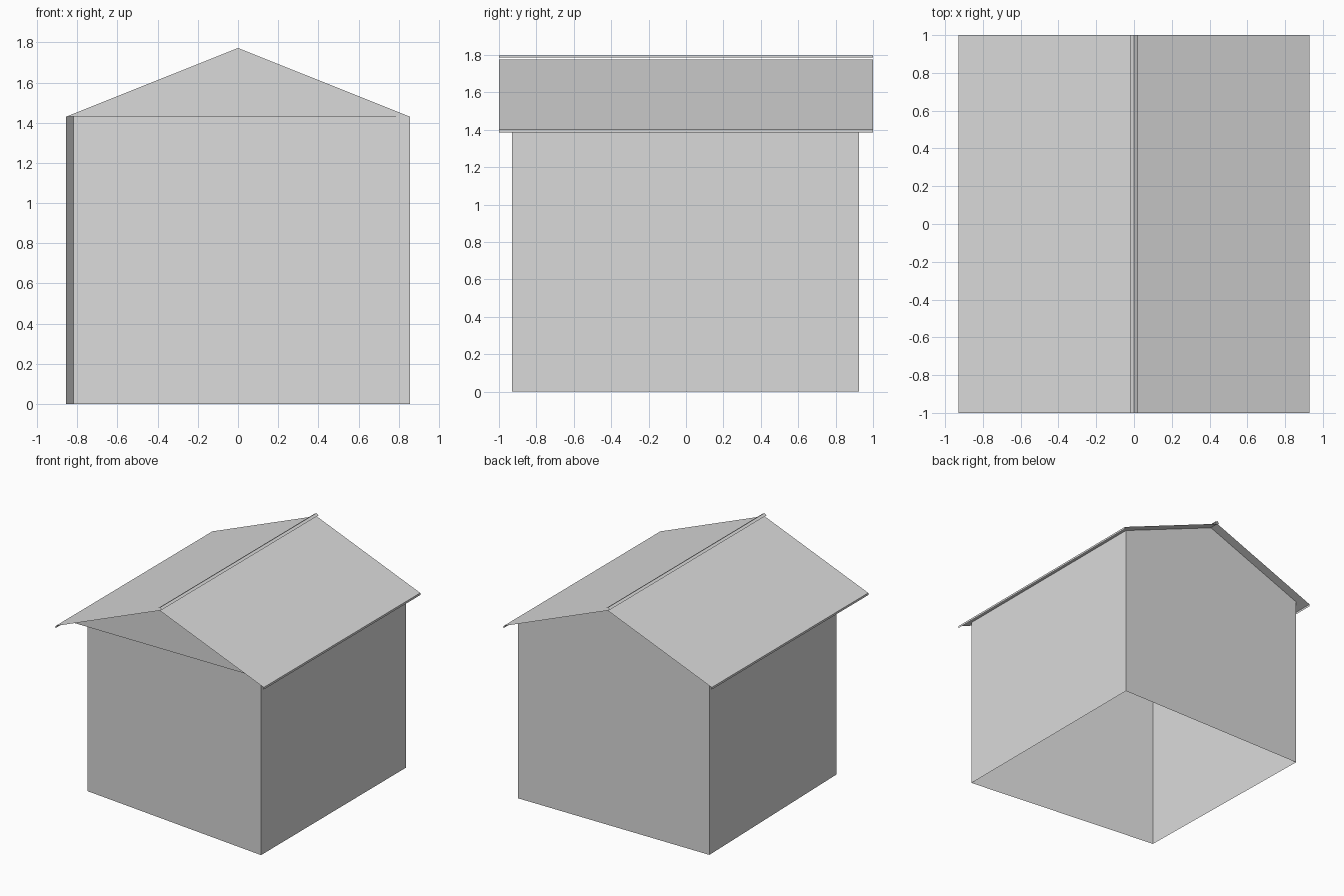
import bpy

cube = bpy.data.objects.get("Cube")
if cube:
    bpy.data.objects.remove(cube, do_unlink=True)

# One flat light grey for everything
grey = bpy.data.materials.new("light_grey")
grey.use_nodes = True
colour = (0.7, 0.7, 0.7, 1)
grey.diffuse_color = colour
grey.node_tree.nodes["Principled BSDF"].inputs["Base Color"].default_value = colour


def sheet(name, verts, faces):
    """Thin surface made of flat faces."""
    mesh = bpy.data.meshes.new(name)
    mesh.from_pydata(verts, [], faces)
    mesh.materials.append(grey)
    obj = bpy.data.objects.new(name, mesh)
    bpy.context.collection.objects.link(obj)
    return obj


def sweep(name, profile, y0, y1):
    """Sweep an open x-z profile, given from -x to +x, along y."""
    n = len(profile)
    verts = [(x, y, z) for y in (y0, y1) for x, z in profile]
    faces = [(i, i + 1, n + i + 1, n + i) for i in range(n - 1)]
    return sheet(name, verts, faces)


HALF, FRONT, BACK = 0.857, -0.93, 0.925
WALL_TOP, APEX = 1.43, 1.772
EAVE, EAVE_Z, DROP_Z = 0.93, 1.402, 1.385

# Walls: open underneath, with one front corner set back
plan = {
    "front_wall": ((-0.82, -0.75), (HALF, FRONT)),
    "left_wall": ((HALF, FRONT), (HALF, BACK)),
    "right_wall": ((-HALF, BACK), (-0.82, -0.75)),
}
for name, (a, b) in plan.items():
    sheet(name, [(*a, 0), (*b, 0), (*b, WALL_TOP), (*a, WALL_TOP)], [(0, 1, 2, 3)])

# Back wall with its gable in one piece
sheet("back_wall",
      [(HALF, BACK, 0), (-HALF, BACK, 0), (-HALF, BACK, WALL_TOP),
       (0, BACK, APEX), (HALF, BACK, WALL_TOP)],
      [(0, 1, 2, 3, 4)])

# Front gable
sheet("front_gable",
      [(-HALF, FRONT, WALL_TOP), (HALF, FRONT, WALL_TOP), (0, FRONT, APEX)],
      [(0, 1, 2)])

# Roof slopes with a short drop at each eave
sweep("roof",
      [(-EAVE, DROP_Z), (-EAVE, EAVE_Z), (0, APEX + 0.003),
       (EAVE, EAVE_Z), (EAVE, DROP_Z)], -1, 1)

# Ridge cap
sweep("ridge_cap", [(-0.02, 1.786), (0, 1.798), (0.02, 1.786)], -1, 1)
